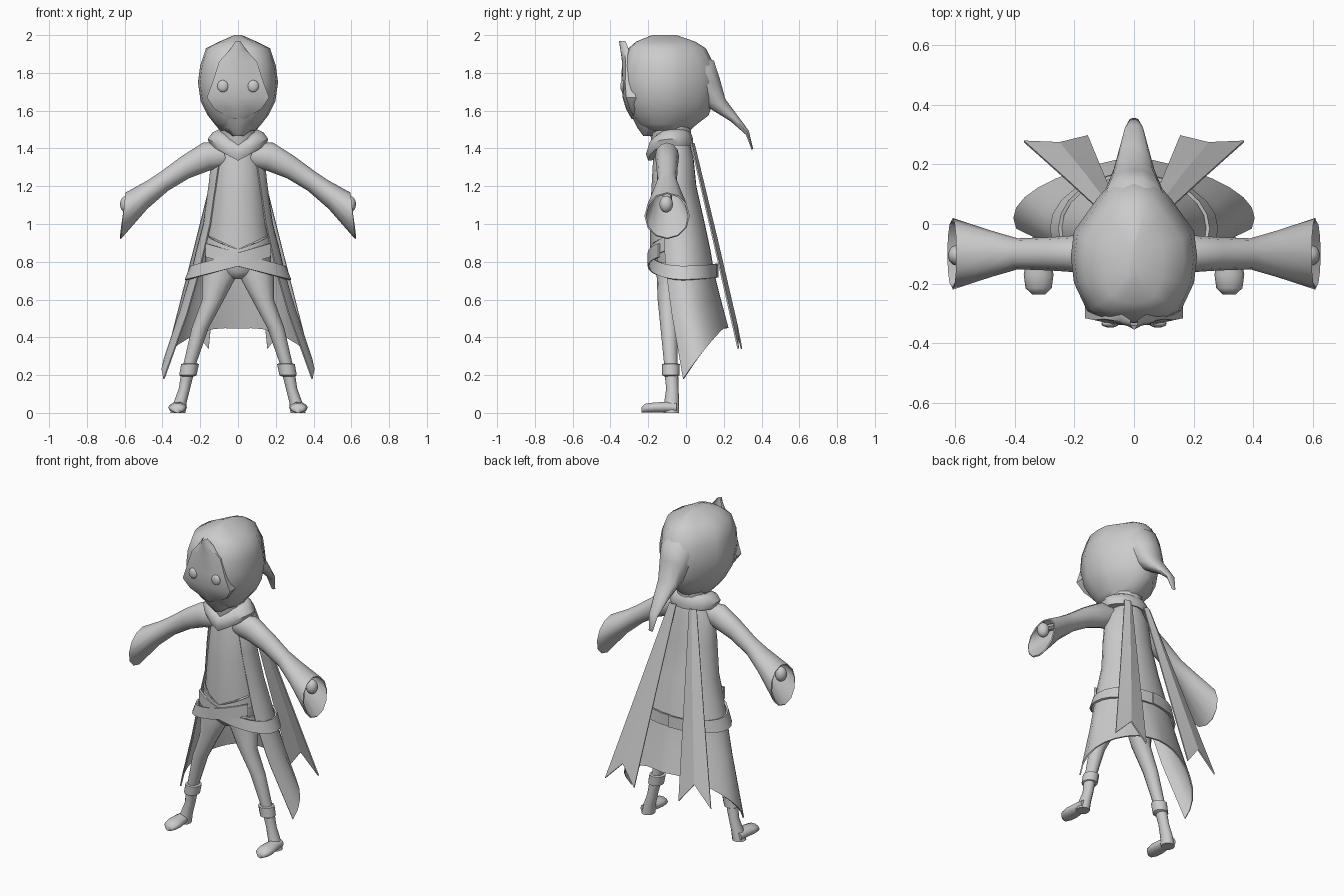
import bpy, bmesh
from math import sin, cos, pi, radians
from mathutils import Vector

cube = bpy.data.objects.get("Cube")
if cube:
    bpy.data.objects.remove(cube, do_unlink=True)

grey = bpy.data.materials.new("plain grey")
grey.use_nodes = True
grey.diffuse_color = (0.6, 0.6, 0.6, 1)
grey.node_tree.nodes["Principled BSDF"].inputs["Base Color"].default_value = (0.6, 0.6, 0.6, 1)


def finish(name, bm, angle=40, thickness=0):
    """Turn a bmesh into a shaded object, optionally thickening a sheet."""
    bmesh.ops.recalc_face_normals(bm, faces=bm.faces)
    if thickness:
        bmesh.ops.solidify(bm, geom=bm.faces[:], thickness=thickness)
    mesh = bpy.data.meshes.new(name)
    bm.to_mesh(mesh)
    bm.free()
    mesh.materials.append(grey)
    mesh.shade_smooth()
    mesh.set_sharp_from_angle(angle=radians(angle))
    obj = bpy.data.objects.new(name, mesh)
    bpy.context.collection.objects.link(obj)


def loft(name, rings, closed=True, caps=True, angle=40, thickness=0):
    """Bridge successive rings (or open rows) of points."""
    bm = bmesh.new()
    rows = [[bm.verts.new(p) for p in ring] for ring in rings]
    count = len(rows[0])
    for low, high in zip(rows, rows[1:]):
        for i in range(count if closed else count - 1):
            j = (i + 1) % count
            bm.faces.new((low[i], low[j], high[j], high[i]))
    if closed and caps:
        bm.faces.new(rows[0])
        bm.faces.new(rows[-1])
    finish(name, bm, angle, thickness)


def ring(center, u, v, count=12):
    """Elliptical ring spanned by two half-axis vectors."""
    c, u, v = Vector(center), Vector(u), Vector(v)
    return [c + u * cos(2 * pi * i / count) + v * sin(2 * pi * i / count) for i in range(count)]


def level(z, half, front, back, x=0, count=12):
    """Horizontal ring from a half width and its front and back limits."""
    return ring((x, (front + back) / 2, z), (half, 0, 0), (0, (back - front) / 2, 0), count)


def ball(name, center, size):
    bm = bmesh.new()
    bmesh.ops.create_uvsphere(bm, u_segments=12, v_segments=8, radius=1)
    for v in bm.verts:
        v.co = Vector(center) + Vector(a * b for a, b in zip(v.co, size))
    finish(name, bm)


# Hood: flat at the face, tapering to a wedge at the back
outline = [(0, 0), (.42, .015), (.74, .08), (.95, .27), (1, .45), (.95, .62),
           (.6, .83), (.36, .95), (0, 1)]
outline += [(-a, b) for a, b in outline[-2:0:-1]]


def hood_ring(z, half, front, back):
    return [(half * a, front + (back - front) * b, z) for a, b in outline]


hood = [(1.495, .095, -.205, .02), (1.53, .125, -.255, .06), (1.575, .16, -.285, .12),
        (1.65, .198, -.32, .145), (1.75, .212, -.332, .165), (1.84, .2, -.33, .15),
        (1.93, .17, -.305, .105), (1.965, .10, -.265, .05), (2.0, .02, -.18, -.05)]
loft("hood", [hood_ring(*row) for row in hood], angle=50)

# Drooping hood tail
tail = [(.0, 1.80, .13, .12), (.085, 1.77, .108, .12), (.135, 1.70, .088, .085),
        (.185, 1.625, .068, .045), (.25, 1.565, .05, .027), (.325, 1.483, .03, .014),
        (.352, 1.395, .014, .006)]
loft("hood_tail", [ring((0, y, z), (wide, 0, 0), (0, deep * .55, deep * .83), 10)
                   for y, z, wide, deep in tail], angle=60)

# Face mask: pointed at the top, wide at the cheeks
mask = [(1.97, .012, -.355, -.322), (1.92, .045, -.347, -.30), (1.86, .10, -.339, -.30),
        (1.75, .135, -.342, -.28), (1.67, .165, -.336, -.265), (1.61, .125, -.318, -.26),
        (1.555, .04, -.288, -.25)]
loft("face_mask", [[(-w, back, z)] + [(w * k, y + .02 * k * k, z) for k in (-1, -.5, 0, .5, 1)]
                   + [(w, back, z)] for z, w, y, back in mask], closed=False, angle=45)

# Chin below the mask
loft("chin", [level(1.465, .03, -.225, -.10), level(1.51, .09, -.258, -.05),
              level(1.57, .125, -.288, -.05)])

# Neck and rolled collar falling to a point at the front
loft("neck", [level(1.36, .09, -.17, .02), level(1.54, .10, -.20, .03)])


def collar_ring(z, half, front, back):
    mid = (front + back) / 2
    return [(p.x, p.y, z - (.08 * (1 - abs(p.x) / half) if p.y < mid else 0))
            for p in level(z, half, front, back, count=16)]


loft("collar", [collar_ring(*r) for r in ((1.50, .105, -.175, .01), (1.485, .135, -.20, .025),
     (1.45, .16, -.212, .038), (1.415, .148, -.20, .035), (1.42, .10, -.16, .02))], angle=50)

# Shirt with a hem pointing down in the middle
shirt = [(1.42, .09, -.16, .02), (1.33, .125, -.175, .035), (1.15, .142, -.185, .06),
         (1.0, .158, -.19, .08)]
hem = [(p.x, p.y, .94 - .075 * (1 - abs(p.x) / .165)) for p in level(.94, .165, -.19, .09)]
loft("shirt", [level(*row) for row in shirt] + [hem], angle=45)


def around(t, half, mid, depth, z, pinch=1):
    """Point on a level oval, t in degrees from the front; pinch flattens its flanks."""
    s = sin(radians(t))
    return (half * abs(s) ** pinch * (1 if s > 0 else -1), mid - depth * cos(radians(t)), z)


# Sash following the pointed hem
sash = [[around(t, .18, -.05, .14 + inset, .94 - drop - .075 * (1 - abs(t) / 70))
         for t in range(-70, 71, 14)] for inset, drop in ((.002, 0), (.006, .075))]
loft("sash", sash, closed=False, thickness=.008)

# Pelvis
loft("pelvis", [level(.90, .17, -.165, .08), level(.80, .175, -.165, .06),
                level(.745, .14, -.155, .04), level(.71, .03, -.13, .0)], angle=60)


# Open coat, running from the shoulders to a ragged hem
def coat_row(z, half, mid, depth, start, low=0, pinch=1):
    row = []
    for i in range(21):
        k = i / 10 - 1
        drop = low * max(0, abs(k) - .25) ** 1.5
        row.append(around(180 + k * (180 - start), half, mid, depth, z - drop, pinch))
    return row


coat = [(1.43, .085, -.07, .09, 45), (1.35, .14, -.065, .105, 45), (1.2, .157, -.06, .115, 50),
        (1.0, .185, -.035, .135, 54), (.86, .222, -.025, .155, 55), (.74, .25, -.015, .165, 57),
        (.60, .305, .0, .185, 66, .12, 1.25), (.45, .405, .02, .205, 80, .415, 1.6)]
loft("coat", [coat_row(*row) for row in coat], closed=False, angle=50, thickness=.008)

for side, s in (("left", 1), ("right", -1)):
    # Crossed belt half, high at the front and meeting at the back
    belt = []
    for edge in (.036, -.036):
        row = []
        for t in range(-45, 181, 15):
            z = .812 - .07 * sin(radians(t)) if t < 90 else .742 + .012 * (t - 90) / 90
            x, y, z = around(t, .245 if t < 0 else .268 - edge * .4, -.015, .185 - s * .003, z + edge)
            row.append((s * x, y, z))
        belt.append(row)
    loft(side + "_belt", belt, closed=False, thickness=.012)

    # Cape ribbon with a central ridge and a notched end
    ribbon = [[(.045, .035, 1.43), (.07, .045, 1.43), (.095, .03, 1.43)],
              [(.10, .165, .89), (.162, .168, .92), (.23, .155, .89)],
              [(.155, .298, .34), (.25, .275, .46), (.37, .28, .34)]]
    loft(side + "_cape_ribbon", [[(s * x, y, z) for x, y, z in row] for row in ribbon],
         closed=False, angle=10, thickness=.008)

    # Arm and flared open sleeve
    sleeve = [(.07, 1.365, .055, .065, .02), (.165, 1.358, .064, .073, .02),
              (.28, 1.30, .056, .058, .02), (.39, 1.226, .052, .05, .02),
              (.48, 1.155, .078, .075, .0), (.608, 1.043, .12, .123, -.012)]
    loft(side + "_sleeve", [ring((s * x, -.10, z), (0, wide, 0), (s * lean, 0, tall))
                            for x, z, wide, tall, lean in sleeve], caps=False, thickness=.008)

    # Hand and wrist
    ball(side + "_hand", (s * .59, -.105, 1.105), (.035, .036, .045))
    loft(side + "_wrist", [ring((s * x, -.10, z), (0, .025, 0), (0, 0, .025), 8)
                           for x, z in ((.40, 1.22), (.59, 1.11))])

    # Leg
    leg = [(.80, .09, .085, -.155, .0), (.72, .10, .09, -.155, -.01), (.60, .132, .058, -.15, -.04),
           (.45, .20, .045, -.135, -.045), (.25, .258, .033, -.115, -.045)]
    loft(side + "_leg", [level(z, w, f, b, s * x) for z, x, w, f, b in leg])

    # Boot shaft, cuff and foot
    shaft = [(.25, .26, .036, -.118, -.042), (.13, .283, .030, -.105, -.04),
             (.06, .305, .034, -.115, -.036), (.0, .318, .04, -.12, -.036)]
    loft(side + "_boot", [level(z, w, f, b, s * x) for z, x, w, f, b in shaft])
    cuff = [(.262, .252, .034), (.258, .254, .047), (.20, .265, .046), (.192, .267, .032)]
    loft(side + "_boot_cuff", [level(z, w, -.08 - w, -.08 + w, s * x) for z, x, w in cuff], angle=50)
    foot = [(-.05, .034, .028), (-.11, .04, .03), (-.17, .05, .028), (-.215, .044, .025),
            (-.236, .022, .015)]
    loft(side + "_foot", [ring((s * .32, y, tall), (w, 0, 0), (0, 0, tall), 10)
                          for y, w, tall in foot], angle=60)

    # Eye
    ball(side + "_eye", (s * .08, -.334, 1.73), (.03, .014, .032))
